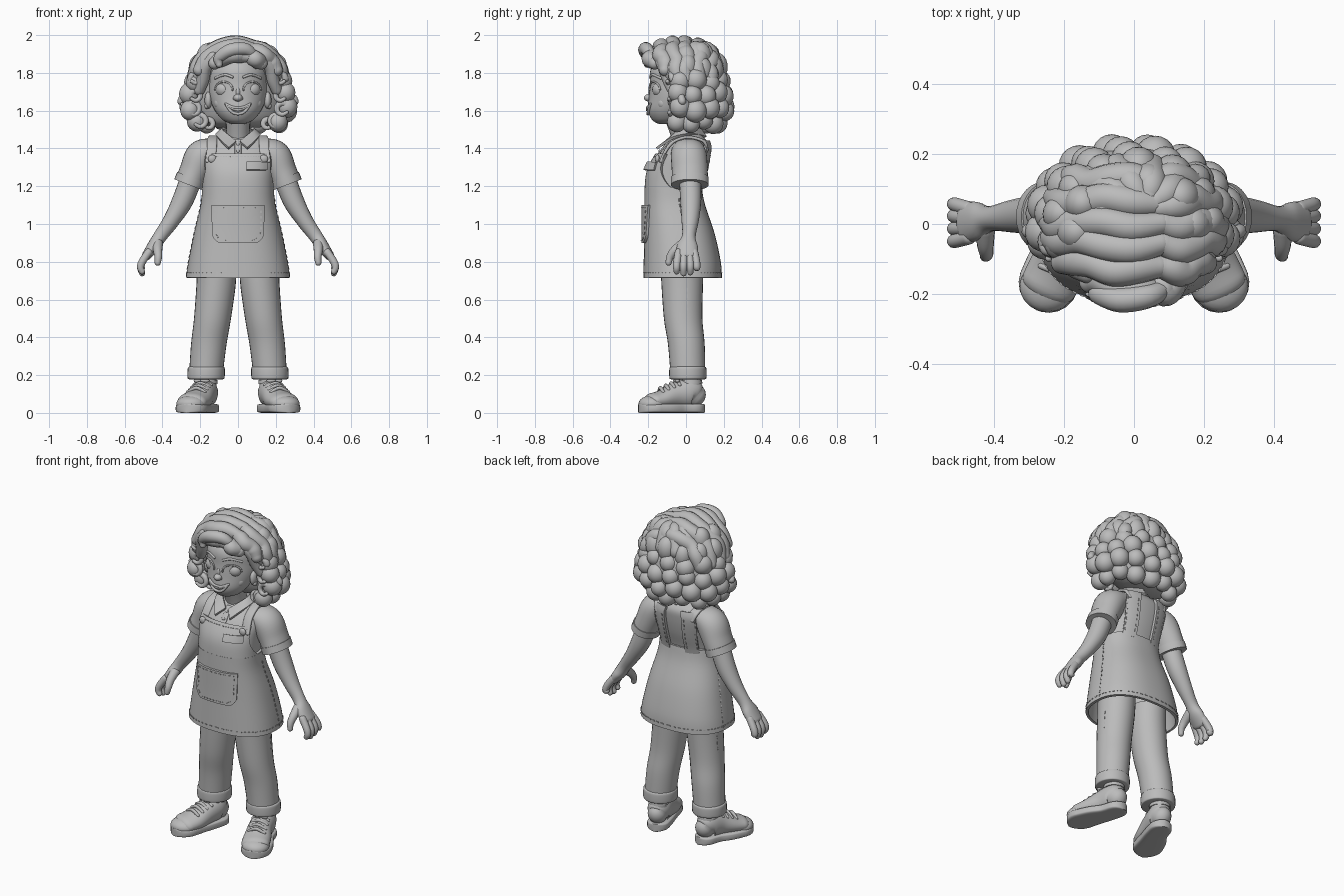
import bpy, bmesh, math
from mathutils import Vector, Matrix

if "Cube" in bpy.data.objects:
    bpy.data.objects.remove(bpy.data.objects["Cube"])

X, Y, Z = Vector((1, 0, 0)), Vector((0, 1, 0)), Vector((0, 0, 1))
N = 2.4  # squareness of the clothed body sections
grey = bpy.data.materials.new("clay grey")
grey.use_nodes = True
grey.diffuse_color = (0.5, 0.5, 0.5, 1)
grey.node_tree.nodes["Principled BSDF"].inputs["Base Color"].default_value = (0.5, 0.5, 0.5, 1)
made = []


def finish(name, bm, mirror=False, thick=0):
    bmesh.ops.recalc_face_normals(bm, faces=bm.faces[:])
    me = bpy.data.meshes.new(name)
    bm.to_mesh(me)
    bm.free()
    me.materials.append(grey)
    ob = bpy.data.objects.new(name, me)
    bpy.context.collection.objects.link(ob)
    if thick:
        mod = ob.modifiers.new("thickness", 'SOLIDIFY')
        mod.thickness, mod.offset = thick, 0
    if mirror:
        ob.modifiers.new("mirror", 'MIRROR').use_mirror_merge = False
    made.append(ob)


def spline(rows, n=6):
    """Smooth curve through rows of numbers."""
    rows = [tuple(r) for r in rows]
    p = [rows[0]] + rows + [rows[-1]]
    out = []
    for i in range(1, len(p) - 2):
        for k in range(n):
            t = k / n
            out.append([0.5 * (2 * b + (c - a) * t + (2 * a - 5 * b + 4 * c - d) * t * t
                               + (3 * b - a - 3 * c + d) * t ** 3)
                        for a, b, c, d in zip(*p[i - 1:i + 3])])
    return out + [list(rows[-1])]


def power(v, n):
    return math.copysign(abs(v) ** (2 / n), v)


def sweep(name, rows, ref=X, axis=None, n=2, sides=20, cap=True, flat=False,
          mirror=False, thick=0, steps=5):
    """Skin of elliptical sections; each row is x, y, z, half width along ref, other half width."""
    rows = [r if len(r) == 5 else (*r, r[3]) for r in rows]
    pts = spline(rows, steps)
    rings = []
    for i, r in enumerate(pts):
        d = axis or (Vector(pts[min(i + 1, len(pts) - 1)][:3]) - Vector(pts[max(i - 1, 0)][:3])).normalized()
        rings.append((Vector(r[:3]), d, r[3], r[4]))
    if cap:
        for end, sign in ((0, -1), (-1, 1)):
            p, d, a, b = rings[end]
            reach = a if flat else min(a, b)
            for k in range(1, 6):
                s, c = math.sin(k * 0.3), math.cos(k * 0.3)
                ring = (p + d * sign * reach * s, d, a * c, b if flat else b * c)
                rings.insert(0 if sign < 0 else len(rings), ring)
    bm = bmesh.new()
    loops = []
    for p, d, a, b in rings:
        u = (ref - d * ref.dot(d)).normalized()
        v = d.cross(u)
        angles = [2 * math.pi * k / sides for k in range(sides)]
        loops.append([bm.verts.new(p + u * a * power(math.cos(t), n) + v * b * power(math.sin(t), n))
                      for t in angles])
    for low, high in zip(loops, loops[1:]):
        for k in range(sides):
            j = (k + 1) % sides
            bm.faces.new((low[k], low[j], high[j], high[k]))
    if not thick:
        bm.faces.new(loops[0])
        bm.faces.new(loops[-1])
    finish(name, bm, mirror, thick)


def panel(name, f, nu, nv, thick, mirror=False):
    """Cloth sheet from a function of u and v."""
    bm = bmesh.new()
    g = [[bm.verts.new(f(i / nu, j / nv)) for j in range(nv + 1)] for i in range(nu + 1)]
    for i in range(nu):
        for j in range(nv):
            bm.faces.new((g[i][j], g[i + 1][j], g[i + 1][j + 1], g[i][j + 1]))
    finish(name, bm, mirror, thick)


def blobs(name, items, mirror=False):
    """Joined ellipsoids given as centre and radii."""
    bm = bmesh.new()
    for loc, size in items:
        m = Matrix.Translation(loc) @ Matrix.Diagonal((*size, 1))
        bmesh.ops.create_icosphere(bm, subdivisions=3, radius=1, matrix=m)
    finish(name, bm, mirror)


def stitches(name, path, mirror=False):
    """Row of small dashes along a path."""
    bm = bmesh.new()
    for a, b in list(zip(path, path[1:]))[::2]:
        m = Matrix.Translation((a + b) / 2) @ (b - a).to_track_quat('X', 'Z').to_matrix().to_4x4()
        bmesh.ops.create_cube(bm, size=1, matrix=m @ Matrix.Diagonal(((b - a).length, .005, .005, 1)))
    finish(name, bm, mirror)


def at(table, z):
    rows = spline(table, 8)
    for r, s in zip(rows, rows[1:]):
        if min(r[2], s[2]) <= z <= max(r[2], s[2]):
            t = (z - r[2]) / ((s[2] - r[2]) or 1)
            return [p + (q - p) * t for p, q in zip(r, s)]
    return rows[0] if abs(z - rows[0][2]) < abs(z - rows[-1][2]) else rows[-1]


def around(table, z, deg, off=0):
    x, y, _, a, b = at(table, z)
    t = math.radians(deg)
    return Vector((x + (a + off) * power(math.sin(t), N), y - (b + off) * power(math.cos(t), N), z))


def front(table, x, z, off=0, n=N):
    _, y, _, a, b = at(table, z)
    return Vector((x, y - off - b * max(0, 1 - abs(x / a) ** n) ** (1 / n), z))


# Shirt, neck and apron
TORSO = [(0, -.07, 1.05, .18, .13), (0, -.066, 1.17, .17, .134), (0, -.045, 1.28, .175, .143),
         (0, -.014, 1.37, .187, .128), (0, .01, 1.43, .172, .104), (0, .01, 1.475, .09, .07)]
SKIRT = [(0, -.018, .715, .268, .2), (0, -.02, .8, .255, .196), (0, -.035, .95, .225, .178),
         (0, -.06, 1.1, .19, .153), (0, -.068, 1.19, .182, .144)]
sweep("shirt_body", TORSO, axis=Z, n=N, sides=40, cap=False)
sweep("neck", [(0, .005, 1.4, .065), (0, -.02, 1.48, .062), (0, -.045, 1.56, .065)])
sweep("apron_skirt", SKIRT, axis=Z, n=N, sides=56, cap=False, thick=.016)
sweep("waist_seam", [(0, -.068, 1.178, .187, .149), (0, -.068, 1.192, .187, .149)],
      axis=Z, n=N, sides=48, cap=False)
stitches("hem_stitches", [around(SKIRT, .742, d * 3, .009) for d in range(121)])
stitches("side_stitches", [around(SKIRT, .73 + k * .015, 97, .009) for k in range(28)], True)


def bib(u, v):
    z = 1.17 + .2 * v
    half = 54 + 42 * (1 - v) ** 2.2
    return around(TORSO, z, (2 * u - 1) * half, .012)


panel("apron_bib", bib, 32, 12, .016)
stitches("bib_stitches", [bib(.04 + k * .02, .93) + Vector((0, -.009, 0)) for k in range(47)])
STRAP = [(1.33, 47), (1.4, 42), (1.44, 52), (1.46, 90), (1.44, 135), (1.4, 150)]
sweep("apron_strap", [(*around(TORSO, z, d, .008), .026, .009) for z, d in STRAP],
      n=4, mirror=True)
panel("back_strap", lambda u, v: around(TORSO, 1.17 + .27 * v, 139 + 28 * u, .012), 8, 12, .016, True)
for name, deg in (("strap_stitches_outer", 143), ("strap_stitches_inner", 163)):
    stitches(name, [around(TORSO, 1.2 + k * .015, deg, .021) for k in range(15)], True)
blobs("strap_button", [(front(TORSO, .137, 1.345, .026), (.022, .012, .022))], True)


def pocket(u, v, inset=0, off=.014):
    z = .9 + inset + (.2 - 2 * inset) * v
    w = .135 - inset - .035 * (1 - min(1, v * 4)) ** 2
    return front(SKIRT, (2 * u - 1) * w, z, off)


panel("apron_pocket", pocket, 20, 16, .018)
edge = [(0, 1 - k / 12) for k in range(13)] + [(k / 16, 0) for k in range(17)]
edge += [(1, k / 12) for k in range(13)] + [(1 - k / 16, 1) for k in range(17)]
stitches("pocket_stitches", [pocket(u, v, .014, .024) for u, v in edge])
panel("name_badge", lambda u, v: front(TORSO, .045 + .105 * u, 1.285 + .042 * v, .034), 8, 2, .016)

# Collar and placket
INNER = spline([(0, .07, 1.51), (.07, .02, 1.51), (.075, -.04, 1.49), (.01, -.105, 1.435)])
OUTER = spline([(0, .105, 1.46), (.105, .025, 1.475), (.105, -.07, 1.455), (.05, -.155, 1.4)])
panel("collar", lambda u, v: Vector(INNER[round(u * 18)]).lerp(Vector(OUTER[round(u * 18)]), v),
      18, 4, .014, True)
sweep("placket", [(*front(TORSO, 0, z), .018, .008) for z in (1.36, 1.4, 1.44)], n=4)
blobs("shirt_buttons", [(front(TORSO, 0, z, .008), (.009, .007, .009)) for z in (1.385, 1.42)])

# Sleeves, arms and hands
sweep("sleeve", [(.13, .01, 1.4, .085, .06), (.19, .015, 1.36, .095, .087), (.23, .02, 1.28, .095, .08),
                 (.257, .02, 1.215, .095, .077)], ref=Y, cap=False, sides=28, mirror=True)
sweep("sleeve_hem", [(.245, .02, 1.246, .1, .083), (.26, .02, 1.207, .1, .083)],
      ref=Y, cap=False, sides=28, mirror=True)
sweep("arm", [(.235, .02, 1.28, .058), (.29, .025, 1.13, .056), (.352, .022, 1.02, .046, .044),
              (.412, .015, .935, .036, .036), (.445, .008, .885, .055, .034),
              (.482, .005, .835, .058, .026)], ref=Y, mirror=True)
for name, y, tip in (("index_finger", -.045, .735), ("middle_finger", -.012, .725),
                     ("ring_finger", .021, .73), ("little_finger", .052, .755)):
    sweep(name, [(.473, y * .85, .85, .021), (.507, y * 1.05, .80, .0205), (.516, y * 1.1, .77, .019),
                 (.508, y * 1.1, tip + .014, .016)], ref=Y, sides=14, mirror=True)
sweep("thumb", [(.425, -.015, .895, .028), (.425, -.06, .86, .024), (.422, -.085, .825, .02),
                (.425, -.092, .795, .016)], ref=X, sides=14, mirror=True)

# Trousers and ankles
sweep("trouser_leg", [(.112, -.02, .8, .104, .115), (.116, -.02, .68, .104, .11), (.135, -.015, .5, .098, .102),
                      (.155, .002, .36, .094, .097), (.17, .01, .2, .089, .092)],
      axis=Z, sides=28, cap=False, mirror=True)
sweep("trouser_cuff", [(.169, .01, .178, .09, .09), (.169, .01, .186, .098, .098), (.168, .01, .235, .098, .098),
                       (.168, .01, .245, .09, .09)], axis=Z, sides=28, cap=False, mirror=True)
sweep("ankle", [(.168, .03, .1, .055), (.168, .025, .22, .055)], axis=Z, mirror=True)
stitches("leg_stitches", [Vector((.218 + .0009 * k, .005, .66 - k * .017)) for k in range(24)], True)

# Shoes
sweep("shoe_sole", [(.165, .035, .024, .065, .024), (.185, -.03, .024, .068, .024),
                    (.219, -.1, .024, .08, .024), (.244, -.168, .024, .086, .024)],
      n=5, flat=True, sides=32, mirror=True)
sweep("shoe_upper", [(.164, .048, .09, .054, .062), (.171, .02, .105, .067, .08), (.19, -.05, .093, .07, .072),
                     (.218, -.12, .07, .08, .055), (.243, -.175, .06, .081, .046)],
      sides=28, mirror=True)
blobs("toe_cap", [((.247, -.178, .048), (.08, .074, .045))], True)
sweep("shoe_collar", [(.169, .025, .155, .062, .062), (.169, .025, .175, .06, .06)],
      axis=Z, cap=False, mirror=True)
for k in range(4):
    cx, cy, cz = .188 + .011 * k, -.045 - .029 * k, .166 - .0125 * k
    sweep("shoe_lace", [(cx - .045, cy - .01, cz - .018, .009), (cx, cy - .004, cz + .004, .01),
                        (cx + .045, cy + .012, cz - .018, .009)], ref=Y, sides=10, mirror=True)
blobs("lace_knot", [((.175, -.055, .17), (.025, .014, .012)), ((.21, -.045, .17), (.025, .014, .012))], True)

# Head and face
HEAD = [(0, -.1, 1.53, .035, .045), (0, -.096, 1.55, .08, .082), (0, -.078, 1.6, .122, .124),
        (0, -.04, 1.67, .152, .157), (0, -.028, 1.74, .157, .164), (0, -.025, 1.82, .15, .162),
        (0, -.02, 1.88, .1, .12), (0, -.02, 1.91, .03, .03)]
sweep("head", HEAD, axis=Z, sides=36, cap=False)


def on_face(pts, off, r):
    return [(*front(HEAD, x, z, off, 2), r) for x, z in pts]


blobs("nose", [((0, -.196, 1.668), (.024, .027, .02)), ((0, -.186, 1.695), (.013, .014, .03))])
blobs("nostril", [((.017, -.187, 1.664), (.012, .015, .011))], True)
blobs("eye", [((.075, -.137, 1.712), (.044, .042, .042))], True)
blobs("cheek", [((.08, -.122, 1.64), (.046, .034, .04))], True)
blobs("ear", [((.157, -.065, 1.655), (.02, .032, .045)), ((.166, -.07, 1.625), (.012, .016, .016))], True)
lid = [(.075 + .046 * math.cos(t * .4), 1.712 + .041 * math.sin(t * .4)) for t in range(9)]
sweep("upper_eyelid", on_face(lid, .003, .005), sides=10, mirror=True)
sweep("eyebrow", on_face([(.03, 1.778), (.07, 1.79), (.12, 1.772)], .0, .007), sides=10, mirror=True)
sweep("upper_lip", on_face([(-.065, 1.635), (-.03, 1.619), (0, 1.616), (.03, 1.619), (.065, 1.635)],
                           .003, .007), ref=Y, sides=10)
sweep("teeth", on_face([(-.05, 1.622), (0, 1.605), (.05, 1.622)], .001, .009), ref=Y, sides=10)
sweep("lower_lip", on_face([(-.06, 1.629), (-.035, 1.595), (0, 1.583), (.035, 1.595), (.06, 1.629)],
                           .004, .008), ref=Y, sides=10)

# Hair mass and rows of round curls
sweep("hair_core", [(0, .07, 1.51, .11, .07), (0, .06, 1.54, .2, .115), (0, .06, 1.62, .235, .155),
                    (0, .05, 1.74, .23, .165), (0, .01, 1.85, .19, .16), (0, -.02, 1.92, .1, .12),
                    (0, -.02, 1.945, .03, .03)], axis=Z, sides=32, cap=False)
curls = []
ROWS = [(1.54, .22, .165, -17, .052), (1.61, .262, .207, -14, .055), (1.685, .256, .2, -12, .055),
        (1.755, .234, .185, -16, .055), (1.82, .21, .165, -25, .054), (1.88, .165, .125, -10, .055)]
for i, (z, rx, ry, start, r) in enumerate(ROWS):
    count = int((180 - 2 * start) / 180 * math.pi * (rx + ry) / 2 / (r * 1.6))
    for k in range(count + 1):
        t = math.radians(start + (180 - 2 * start) * (k + .25 * (i % 2)) / (count + .25))
        s = r * (1 + .08 * math.sin(k * 5 + i * 3))
        curls.append(((rx * math.cos(t), ry * math.sin(t), z + .012 * math.sin(k * 4 + i)),
                      (s, s, s * (1.35 if i > 3 else 1.05))))
blobs("hair_curls", curls)

# Long locks combed to both sides of the parting, and down from the crown
for i, (y, reach) in enumerate(((-.19, 42), (-.13, 64), (-.065, 76), (0, 78), (.065, 78), (.125, 78))):
    k = math.sqrt(1 - abs(y / .25) ** 3) if y < 0 else math.sqrt(1 - (y / .2) ** 2)
    for name, a, b in (("lock_right_side", 18, -reach), ("lock_left_side", 20, reach)):
        path = []
        for j in range(6):
            t = math.radians(a + (b - a) * j / 5)
            path.append((.245 * k * math.sin(t), y + .01 * math.sin(j * 2 + i) + (.03 * (j / 5) ** 2 if y < 0 else 0),
                         1.72 + .236 * k * math.cos(t), .044 if 0 < j < 5 else .034))
        sweep(name, path, ref=Y, sides=14)
for deg in range(20, 161, 28):
    c, s = math.cos(math.radians(deg)), math.sin(math.radians(deg))
    sweep("lock_back", [(.03 + .05 * c, .03 + .05 * s, 1.935, .035), (.02 + .12 * c, .02 + .1 * s, 1.915, .045),
                        (.19 * c, .01 + .15 * s, 1.83, .047)], sides=14)

# Front wave and loose ringlets
sweep("front_wave", [(.085, -.185, 1.89, .025), (.04, -.207, 1.925, .034), (-.04, -.217, 1.92, .036),
                     (-.1, -.2, 1.88, .03), (-.1, -.205, 1.845, .018)], ref=Y, sides=14)
sweep("temple_lock", [(.13, -.135, 1.88, .036), (.172, -.115, 1.83, .036), (.187, -.09, 1.76, .034),
                      (.205, -.07, 1.71, .03)], ref=Y, sides=14, mirror=True)
for x, y, z, r in ((.225, -.06, 1.68, .026), (.235, -.06, 1.61, .03), (.2, -.055, 1.545, .03),
                   (.225, -.07, 1.77, .024), (.275, -.02, 1.65, .026), (.155, -.03, 1.53, .022)):
    ring = [(x + r * math.cos(t * .8), y - .004 * t, z + r * math.sin(t * .8), .021 - .0015 * t) for t in range(8)]
    sweep("ringlet", ring, ref=Y, sides=10, mirror=True, steps=3)

# Settle modifiers and shade
bpy.ops.object.select_all(action='DESELECT')
for ob in made:
    ob.select_set(True)
bpy.context.view_layer.objects.active = made[0]
bpy.ops.object.convert(target='MESH')
bpy.ops.object.shade_smooth_by_angle(angle=math.radians(42))
